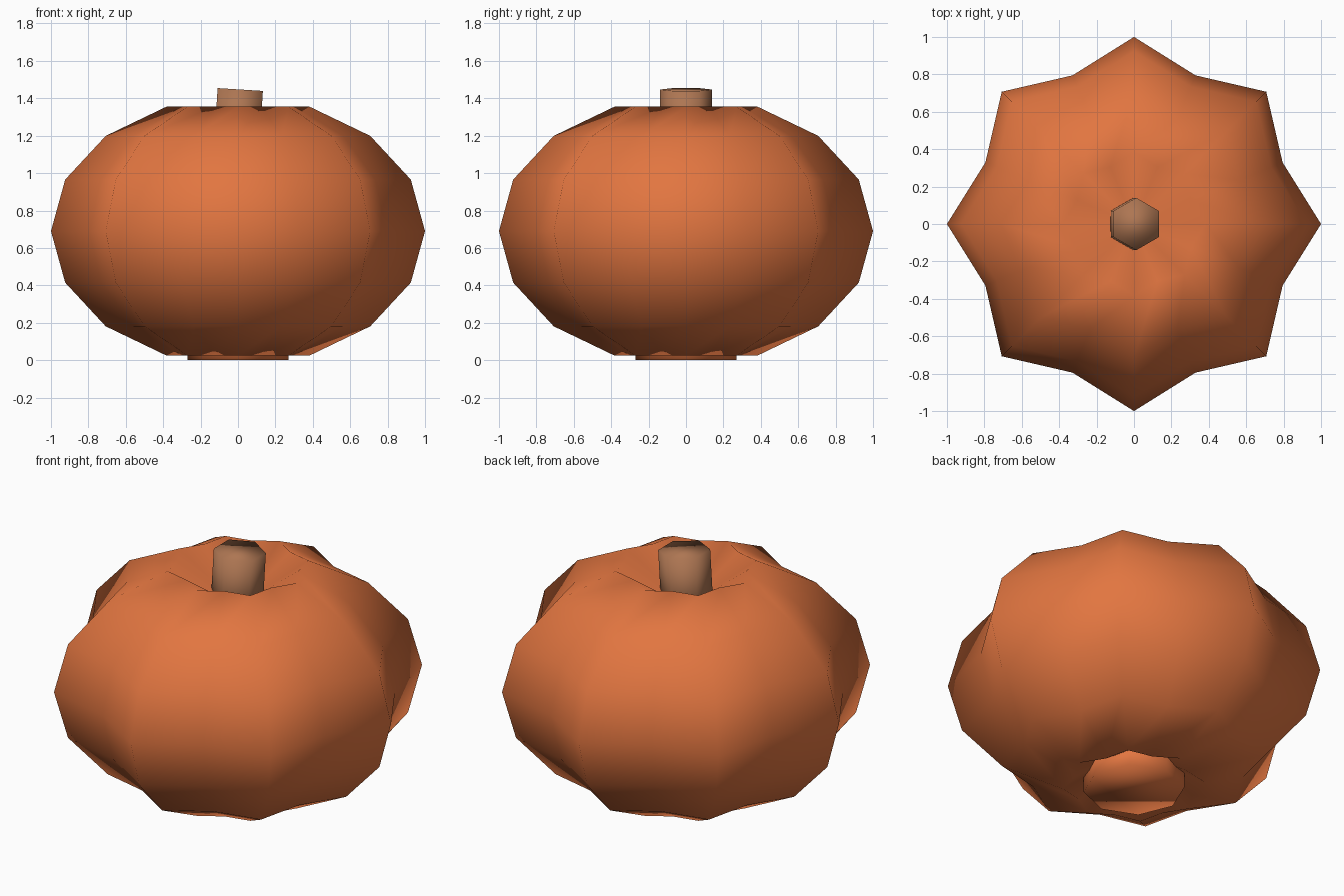
import bpy, bmesh
from math import sin, cos, pi, radians
from mathutils import Matrix

cube = bpy.data.objects.get("Cube")
if cube:
    bpy.data.objects.remove(cube, do_unlink=True)


def make_material(name, colour):
    mat = bpy.data.materials.new(name)
    mat.use_nodes = True
    mat.diffuse_color = colour
    mat.node_tree.nodes["Principled BSDF"].inputs["Base Color"].default_value = colour
    return mat


def finish(bm, name, mat):
    bmesh.ops.recalc_face_normals(bm, faces=bm.faces)
    for face in bm.faces:
        face.smooth = True
    mesh = bpy.data.meshes.new(name)
    bm.to_mesh(mesh)
    bm.free()
    mesh.materials.append(mat)
    obj = bpy.data.objects.new(name, mesh)
    bpy.context.collection.objects.link(obj)
    return obj


def prism(name, mat, sides, radius, height, matrix):
    bm = bmesh.new()
    bmesh.ops.create_cone(bm, cap_ends=True, segments=sides, radius1=radius,
                          radius2=radius, depth=height, matrix=matrix)
    return finish(bm, name, mat)


orange = make_material("pumpkin orange", (0.76, 0.18, 0.052, 1))
brown = make_material("stem brown", (0.42, 0.18, 0.085, 1))

# Ribbed body: a squashed sphere whose alternate meridians are pulled inward
SEGMENTS, STEPS = 16, 8
MIDDLE, HALF_HEIGHT, VALLEY = 0.69, 0.72, 0.86
bm = bmesh.new()
rings = []
for step in range(1, STEPS):
    angle = pi * step / STEPS
    ring = []
    for i in range(SEGMENTS):
        r = sin(angle) * (VALLEY if i % 2 else 1)
        turn = 2 * pi * i / SEGMENTS
        ring.append(bm.verts.new((r * cos(turn), r * sin(turn),
                                  MIDDLE - HALF_HEIGHT * cos(angle))))
    rings.append(ring)
# Both poles sink into the body
bottom_pole = bm.verts.new((0, 0, 0.25))
top_pole = bm.verts.new((0, 0, 1.12))
for i in range(SEGMENTS):
    j = (i + 1) % SEGMENTS
    for low, high in zip(rings, rings[1:]):
        bm.faces.new((low[i], low[j], high[j], high[i]))
    bm.faces.new((bottom_pole, rings[0][j], rings[0][i]))
    bm.faces.new((top_pole, rings[-1][i], rings[-1][j]))
finish(bm, "pumpkin_body", orange)

# Flat button filling the hollow underneath
prism("blossom_end", orange, 8, 0.27, 0.16, Matrix.Translation((0, 0, 0.08)))

# Slightly leaning six-sided stem, points facing front and back
tilt = (Matrix.Translation((0.012, 0, 1.447)) @ Matrix.Rotation(radians(3.6), 4, "Y")
        @ Matrix.Translation((0, 0, -0.19)) @ Matrix.Rotation(radians(0), 4, "Z"))
prism("stem", brown, 6, 0.14, 0.38, tilt)
